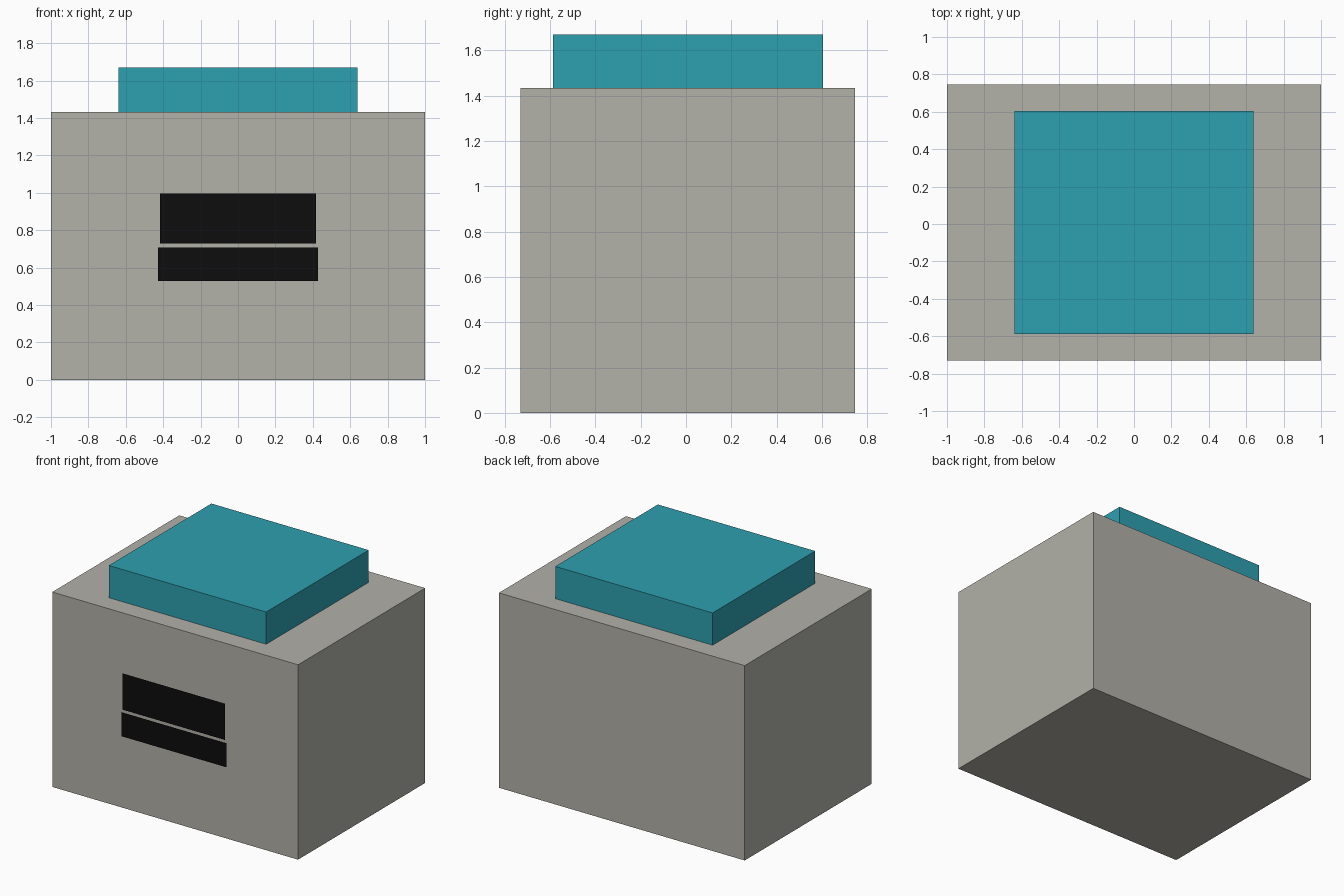
import bpy
import bmesh

default = bpy.data.objects.get("Cube")
if default:
    bpy.data.objects.remove(default, do_unlink=True)


def material(name, rgb):
    mat = bpy.data.materials.new(name)
    mat.use_nodes = True
    mat.diffuse_color = (*rgb, 1)
    mat.node_tree.nodes["Principled BSDF"].inputs["Base Color"].default_value = (*rgb, 1)
    return mat


def finish(name, bm, mat):
    mesh = bpy.data.meshes.new(name)
    bm.to_mesh(mesh)
    bm.free()
    mesh.materials.append(mat)
    obj = bpy.data.objects.new(name, mesh)
    bpy.context.collection.objects.link(obj)
    return obj


def box(name, half_width, y_range, z_range, mat):
    """Box symmetric in x, spanning the given y and z ranges."""
    bm = bmesh.new()
    bmesh.ops.create_cube(bm, size=1)
    for v in bm.verts:
        v.co = (half_width * (1 if v.co.x > 0 else -1),
                y_range[v.co.y > 0], z_range[v.co.z > 0])
    return finish(name, bm, mat)


def front_panel(name, half_width, y, z_range, mat):
    """Flat sheet facing the front."""
    low, high = z_range
    bm = bmesh.new()
    corners = [(-half_width, low), (half_width, low), (half_width, high), (-half_width, high)]
    bm.faces.new([bm.verts.new((x, y, z)) for x, z in corners])
    return finish(name, bm, mat)


stone = material("warm grey", (0.445, 0.44, 0.395))
teal = material("teal", (0.027, 0.352, 0.434))
black = material("black", (0.004, 0.004, 0.004))

# Main block and raised lid
box("body", 1.0, (-0.73, 0.746), (0, 1.433), stone)
box("lid", 0.64, (-0.587, 0.605), (1.433, 1.67), teal)

# Two dark panels standing just off the front
front_panel("upper_panel", 0.417, -0.746, (0.73, 0.997), black)
front_panel("lower_panel", 0.428, -0.742, (0.53, 0.707), black)
